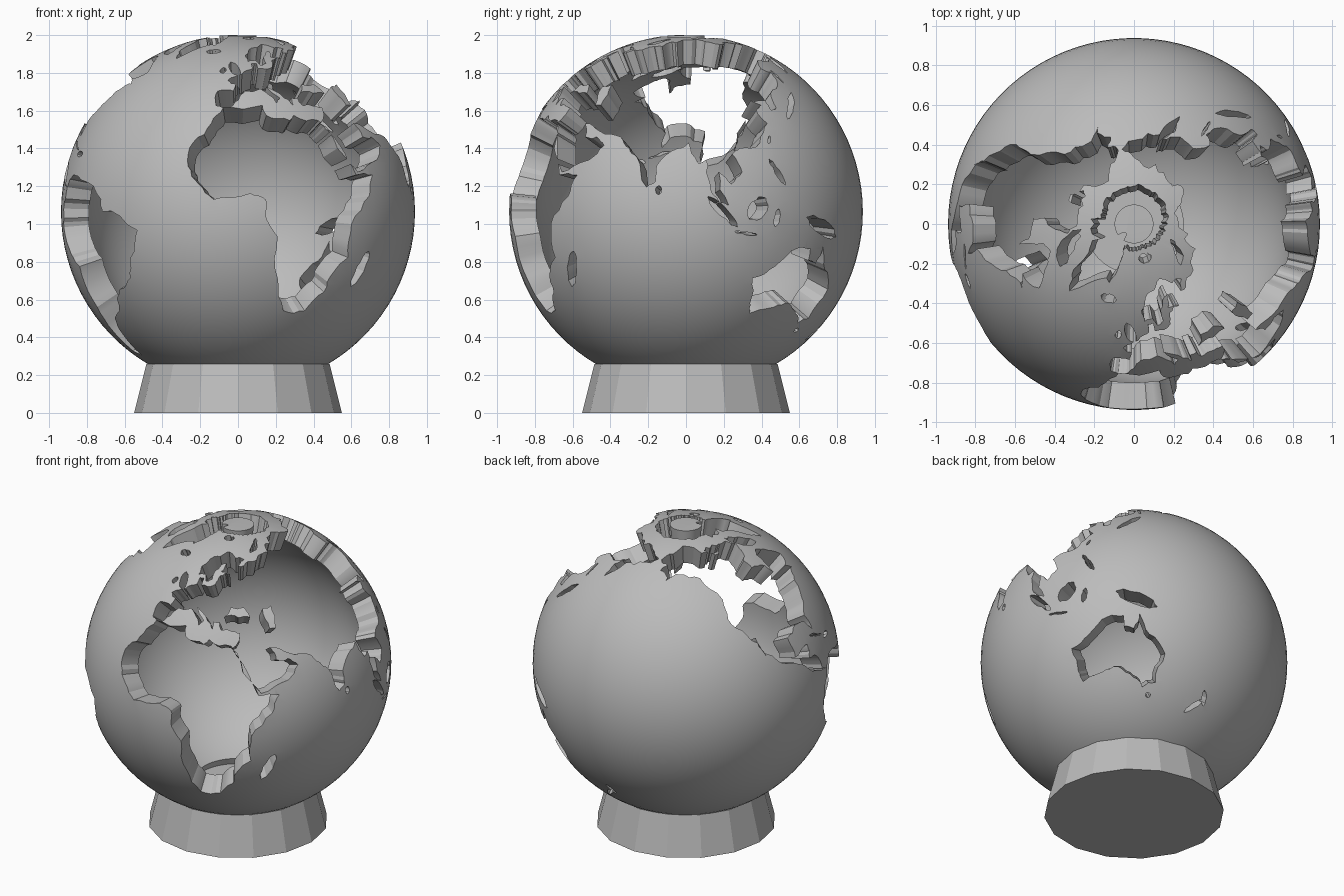
import bpy, bmesh, math, random
from mathutils import Vector
from mathutils.geometry import delaunay_2d_cdt

random.seed(4)
RADIUS, CENTRE_Z, THICKNESS = 0.937, 1.065, 0.135
WEST, EAST, SOUTH, NORTH, STEP = -170, 190, -72, 84, 4

if "Cube" in bpy.data.objects:
    bpy.data.objects.remove(bpy.data.objects["Cube"], do_unlink=True)

grey = bpy.data.materials.new("plain grey")
grey.use_nodes = True
grey.diffuse_color = (0.5, 0.5, 0.5, 1)
grey.node_tree.nodes["Principled BSDF"].inputs["Base Color"].default_value = (0.5, 0.5, 0.5, 1)


def ragged(points, levels=2, amount=0.13):
    """Roughen a closed outline by displacing the middle of every side."""
    for _ in range(levels):
        rough = []
        for a, b in zip(points, points[1:] + points[:1]):
            a, b = Vector(a), Vector(b)
            side = b - a
            shift = random.uniform(-amount, amount)
            middle = (a + b) / 2 + Vector((-side.y, side.x)) * shift
            rough += [a, middle]
        points = rough
    return [Vector((min(max(p.x, WEST + 0.5), EAST - 0.5), p.y)) for p in points]


def island(lon, lat, length, width, heading):
    """A long ragged island; heading is its slope in degrees."""
    turn = math.radians(heading)
    outline = []
    for i in range(8):
        a = math.tau * i / 8
        u, v = length / 2 * math.cos(a), width / 2 * math.sin(a)
        outline.append((lon + (u * math.cos(turn) - v * math.sin(turn)) / math.cos(math.radians(lat)),
                        lat + u * math.sin(turn) + v * math.cos(turn)))
    return ragged(outline, 1)


def inside(outline, p):
    """Even-odd test of a point against a closed outline."""
    odd = False
    for a, b in zip(outline, outline[1:] + outline[:1]):
        if (a.y > p.y) != (b.y > p.y):
            if p.x < a.x + (b.x - a.x) * (p.y - a.y) / (b.y - a.y):
                odd = not odd
    return odd


# Coast outlines as longitude, latitude
africa = [(-6, 36), (10, 37), (11, 33), (20, 31), (22, 33), (32, 31), (34, 28), (37, 21),
          (43, 12), (51, 12), (48, 5), (40, -4), (40, -15), (35, -20), (33, -27), (27, -34),
          (18, -34), (14, -22), (13, -8), (9, 0), (9, 4), (4, 6), (-8, 4), (-13, 9),
          (-17, 15), (-16, 23), (-10, 30)]
west_eurasia = [(-6, 36), (-9, 37), (-9, 43), (-2, 43), (-1, 46), (-5, 48), (2, 51), (8, 54),
                (8, 57), (11, 57), (11, 54), (20, 55), (22, 59), (29, 60), (22, 61), (25, 65),
                (17, 61), (17, 57), (13, 56), (11, 59), (6, 58), (5, 62), (14, 68), (25, 71),
                (41, 67), (35, 64), (44, 66), (60, 69), (75, 62), (75, 30), (67, 25), (57, 27),
                (49, 30), (51, 25), (56, 25), (60, 22), (55, 17), (44, 13), (39, 21), (35, 28),
                (32, 30), (34, 31), (36, 36), (31, 37), (27, 37), (26, 40), (23, 40), (23, 37),
                (20, 40), (13, 45), (18, 40), (16, 38), (10, 44), (3, 43), (0, 39), (-2, 37)]
east_eurasia = [(58, 68), (68, 69), (72, 73), (80, 73), (105, 77), (113, 74), (130, 71),
                (140, 73), (160, 70), (180, 69), (189, 66), (178, 63), (164, 60), (162, 56),
                (157, 51), (156, 57), (163, 62), (155, 59), (142, 59), (136, 54), (141, 52),
                (140, 48), (130, 42), (129, 36), (126, 35), (125, 39), (118, 39), (122, 37),
                (119, 35), (122, 30), (117, 23), (109, 21), (106, 19), (109, 13), (105, 9),
                (101, 13), (104, 2), (101, 3), (98, 9), (97, 17), (94, 16), (91, 23), (87, 21),
                (80, 15), (80, 10), (77, 8), (73, 18), (70, 21), (66, 25), (58, 30)]
north_america = [(-168, 66), (-156, 71), (-128, 70), (-110, 68), (-95, 72), (-82, 69), (-86, 65),
                 (-94, 61), (-93, 57), (-82, 55), (-80, 51), (-78, 60), (-70, 61), (-65, 59),
                 (-56, 52), (-66, 49), (-60, 46), (-70, 43), (-76, 35), (-81, 31), (-80, 25),
                 (-83, 29), (-90, 30), (-97, 27), (-96, 19), (-90, 21), (-87, 21), (-88, 16),
                 (-83, 15), (-81, 9), (-77, 8), (-85, 10), (-95, 16), (-105, 20), (-113, 31),
                 (-110, 23), (-117, 33), (-124, 40), (-124, 48), (-135, 58), (-150, 60),
                 (-160, 56), (-158, 58), (-165, 61), (-161, 64)]
south_america = [(-77, 8), (-72, 12), (-62, 10), (-51, 4), (-50, 0), (-35, -6), (-39, -15),
                 (-41, -22), (-48, -26), (-54, -34), (-62, -39), (-65, -45), (-68, -54),
                 (-74, -52), (-73, -40), (-71, -30), (-70, -18), (-76, -14), (-81, -5), (-80, 1)]
australia = [(114, -22), (122, -18), (130, -12), (136, -12), (136, -16), (140, -17), (142, -11),
             (146, -19), (153, -26), (150, -37), (144, -39), (138, -34), (131, -31), (124, -33),
             (116, -35), (115, -31)]
greenland = [(-44, 60), (-53, 66), (-55, 71), (-68, 76), (-60, 82), (-30, 83), (-20, 80),
             (-20, 74), (-23, 70), (-38, 66)]
black_sea = [(28, 42), (31, 46), (38, 46), (41, 42), (35, 42)]
caspian_sea = [(48, 45), (53, 46), (53, 37), (50, 37)]

lands = [ragged(c) for c in (africa, west_eurasia, east_eurasia, north_america,
                             south_america, australia, greenland)]
# Islands: longitude, latitude, length, width, slope
lands += [island(*i) for i in (
    (47, -19, 13, 4, 70), (-2, 54, 8, 3, 110), (-8, 53, 3, 2, 80), (-19, 65, 5, 3, 0),
    (58, 74, 9, 2, 55), (18, 79, 4, 3, 0), (102, 0, 14, 3, -45), (114, 1, 9, 6, 50),
    (110, -7, 8, 1, -8), (121, -2, 6, 2, 80), (141, -5, 17, 5, -22), (122, 13, 10, 2, -60),
    (138, 37, 14, 2, 50), (143, 50, 7, 1, 95), (147, -42, 2, 2, 0), (172, -43, 9, 2, 50),
    (176, -39, 6, 2, 110), (-79, 22, 9, 1, -20), (-71, 19, 5, 2, 0), (-72, 68, 14, 5, -50),
    (-110, 71, 9, 4, 0), (-80, 80, 9, 5, 50), (81, 7, 3, 2, 90), (121, 24, 3, 1, 70))]
seas = [ragged(c) for c in (black_sea, caspian_sea)]

# Opening around the pole
rim = [Vector((lon, 80 + 2 * math.cos(math.radians(lon)) + random.uniform(-0.6, 0.6)))
       for lon in range(WEST, EAST + 1, STEP)]
rim[-1].y = rim[0].y
polar_opening = rim + [Vector((EAST, NORTH)), Vector((WEST, NORTH))]

# Triangulate a longitude-latitude sheet along all the coasts
points = [Vector((lon, lat)) for lon in range(WEST, EAST + 1, STEP)
          for lat in range(SOUTH, NORTH + 1, STEP)]
edges = []
for outline in lands + seas + [polar_opening]:
    first, count = len(points), len(outline)
    points += outline
    edges += [(first + i, first + (i + 1) % count) for i in range(count)]
sheet, _, triangles, *_ = delaunay_2d_cdt(points, edges, [], 0, 1e-4)

holes = []
for outline in lands + [polar_opening]:
    xs, ys = [p.x for p in outline], [p.y for p in outline]
    holes.append((min(xs), max(xs), min(ys), max(ys), outline))


def is_sea(p):
    if any(inside(s, p) for s in seas):
        return True
    return not any(x0 < p.x < x1 and y0 < p.y < y1 and inside(outline, p)
                   for x0, x1, y0, y1, outline in holes)


def finish(name, bm):
    mesh = bpy.data.meshes.new(name)
    bm.to_mesh(mesh)
    bm.free()
    mesh.materials.append(grey)
    obj = bpy.data.objects.new(name, mesh)
    bpy.context.collection.objects.link(obj)
    return obj


# Ocean shell: wrap the sheet round the globe, leaving land open
bm = bmesh.new()
wrapped = []
for p in sheet:
    lon, lat = math.radians(p.x), math.radians(p.y)
    wrapped.append(bm.verts.new((RADIUS * math.sin(lon) * math.cos(lat),
                                 -RADIUS * math.cos(lon) * math.cos(lat),
                                 RADIUS * math.sin(lat) + CENTRE_Z)))
for tri in triangles:
    if is_sea(sum((sheet[i] for i in tri), Vector((0, 0))) / 3):
        bm.faces.new([wrapped[i] for i in tri])
bmesh.ops.delete(bm, geom=[v for v in bm.verts if not v.link_faces], context='VERTS')
bmesh.ops.remove_doubles(bm, verts=bm.verts, dist=0.0005)

# Inner skin and radial coast walls
skin = bmesh.ops.duplicate(bm, geom=bm.verts[:] + bm.edges[:] + bm.faces[:])
twin = skin["vert_map"]
coast = [e for e in bm.edges if e.is_boundary and e.verts[0] in twin
         and e.verts[0].co.length > 0 and e not in skin["geom"]]
copies = [g for g in skin["geom"] if isinstance(g, bmesh.types.BMVert)]
centre = Vector((0, 0, CENTRE_Z))
for v in copies:
    v.co = centre + (v.co - centre) * (1 - THICKNESS / RADIUS)
bmesh.ops.reverse_faces(bm, faces=[g for g in skin["geom"] if isinstance(g, bmesh.types.BMFace)])
for e in coast:
    loop = e.link_loops[0]
    a, b = loop.vert, loop.link_loop_next.vert
    bm.faces.new((b, a, twin[a], twin[b]))
shell = finish("ocean_shell", bm)
bpy.ops.object.select_all(action='DESELECT')
shell.select_set(True)
bpy.context.view_layer.objects.active = shell
bpy.ops.object.shade_smooth_by_angle(angle=math.radians(20))

# Faceted tapered stand
bm = bmesh.new()
bmesh.ops.create_cone(bm, cap_ends=True, segments=16, radius1=0.55, radius2=0.485, depth=0.26)
bmesh.ops.translate(bm, verts=bm.verts, vec=(0, 0, 0.13))
finish("stand", bm)
